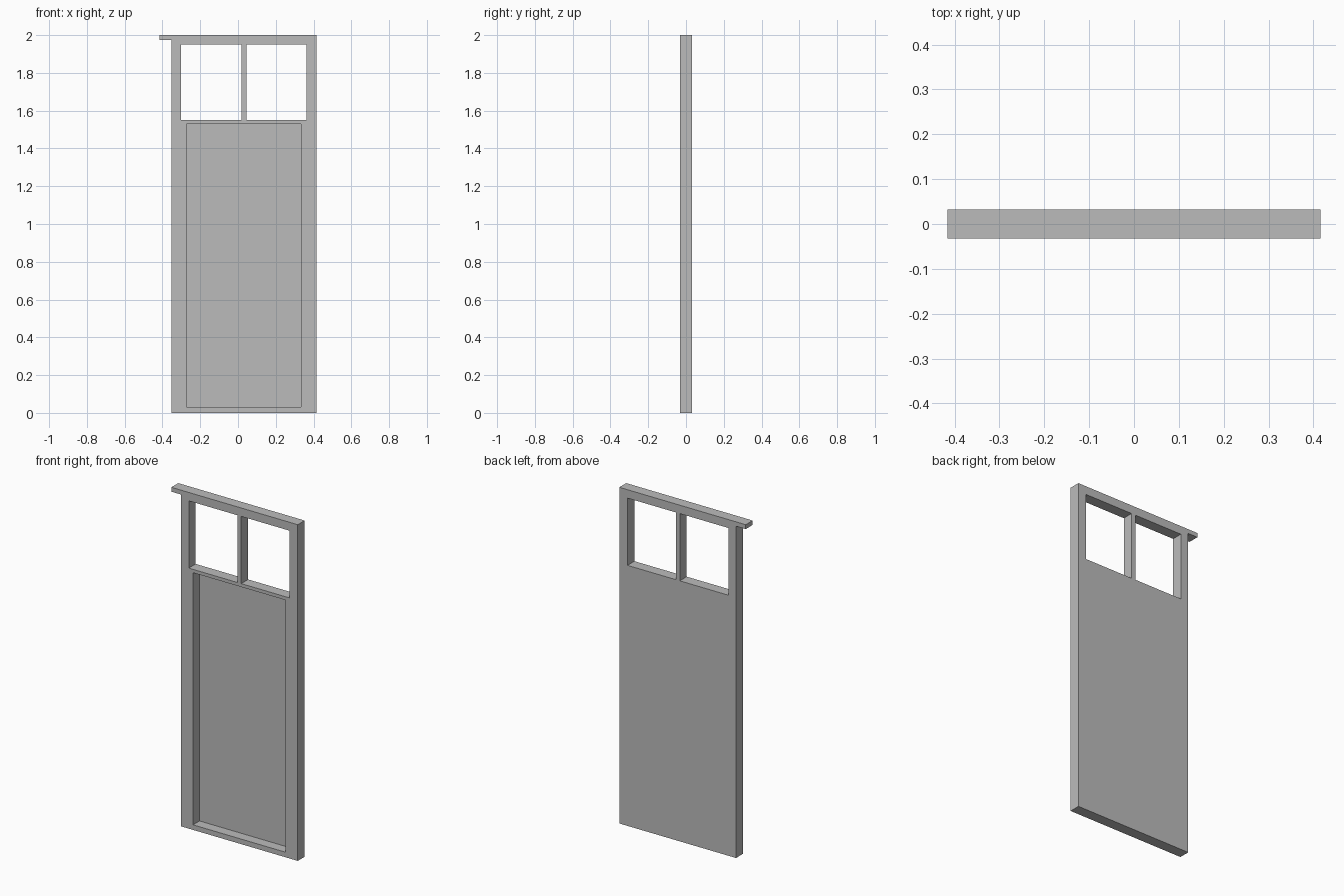
import bpy
import bmesh

# Remove the default cube
cube = bpy.data.objects.get("Cube")
if cube:
    bpy.data.objects.remove(cube, do_unlink=True)

HALF = 0.0325          # half the door thickness
LEFT, RIGHT = -0.352, 0.416
TOP = 2.0
BACKING = 0.004        # thin sheet behind the recess

grey = bpy.data.materials.new("door_grey")
grey.use_nodes = True
colour = (0.5, 0.5, 0.5, 1.0)
grey.diffuse_color = colour
grey.node_tree.nodes["Principled BSDF"].inputs["Base Color"].default_value = colour


def extruded(name, outline, y0, y1):
    """Extrude an x-z outline from y0 to y1."""
    bm = bmesh.new()
    face = bm.faces.new([bm.verts.new((x, y0, z)) for x, z in outline])
    result = bmesh.ops.extrude_face_region(bm, geom=[face])
    moved = [v for v in result["geom"] if isinstance(v, bmesh.types.BMVert)]
    bmesh.ops.translate(bm, verts=moved, vec=(0, y1 - y0, 0))
    bmesh.ops.recalc_face_normals(bm, faces=bm.faces)
    mesh = bpy.data.meshes.new(name)
    bm.to_mesh(mesh)
    bm.free()
    mesh.materials.append(grey)
    obj = bpy.data.objects.new(name, mesh)
    bpy.context.collection.objects.link(obj)
    return obj


def rect(x0, x1, z0, z1):
    return [(x0, z0), (x1, z0), (x1, z1), (x0, z1)]


# Door leaf with the pivot tab at its top right corner
door = extruded("door_leaf", [
    (LEFT, 0), (RIGHT, 0), (RIGHT, TOP), (-RIGHT, TOP),
    (-RIGHT, 1.974), (LEFT, 1.974)], -HALF, HALF)

# Two window openings and the recessed front panel
cutters = [
    extruded("window_cutter_right", rect(-0.301, 0.018, 1.55, 1.95), -0.1, 0.1),
    extruded("window_cutter_left", rect(0.044, 0.362, 1.55, 1.95), -0.1, 0.1),
    extruded("panel_cutter", rect(-0.273, 0.334, 0.03, 1.53), -0.1, HALF - BACKING),
]
bpy.context.view_layer.objects.active = door
for cutter in cutters:
    cutter.hide_render = True
    cut = door.modifiers.new(cutter.name, "BOOLEAN")
    cut.operation = "DIFFERENCE"
    cut.solver = "EXACT"
    cut.object = cutter
    bpy.ops.object.modifier_apply(modifier=cut.name)
    bpy.data.objects.remove(cutter, do_unlink=True)
